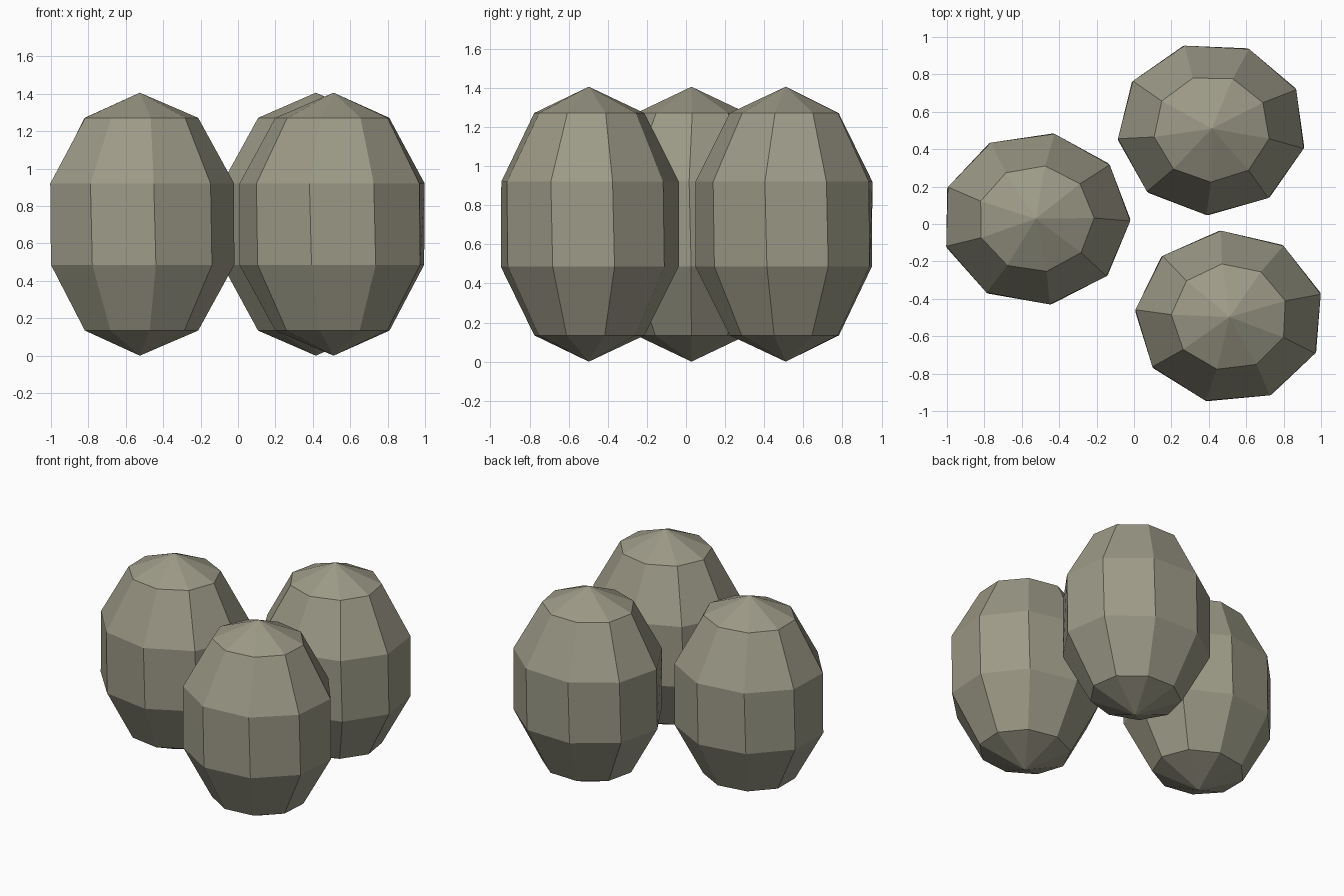
import bpy
import bmesh
from math import sin, cos, pi, radians

cube = bpy.data.objects.get("Cube")
if cube:
    bpy.data.objects.remove(cube, do_unlink=True)

# Single stone colour
stone = bpy.data.materials.new("olive_grey_stone")
colour = (0.335, 0.322, 0.242, 1)
stone.use_nodes = True
stone.diffuse_color = colour
stone.node_tree.nodes["Principled BSDF"].inputs["Base Color"].default_value = colour

SIDES = 9
BANDS = 5
RX, RY, HALF = 0.505, 0.463, 0.703
RX, RY = RX / sin(0.4 * pi), RY / sin(0.4 * pi)
TWIST = (0.5, 0.5, -0.8, 1.5)   # small turn of each ring, bottom to top


def egg(name, x, y, phase):
    """Low-poly ellipsoid with slightly twisted rings, standing on the ground."""
    bm = bmesh.new()
    bottom = bm.verts.new((0, 0, 0))
    rings = []
    for i, twist in enumerate(TWIST, 1):
        lat = pi * i / BANDS
        ring = []
        for k in range(SIDES):
            a = radians(phase + twist) + 2 * pi * k / SIDES
            ring.append(bm.verts.new((RX * sin(lat) * cos(a),
                                      RY * sin(lat) * sin(a),
                                      HALF * (1 - cos(lat)))))
        rings.append(ring)
    top = bm.verts.new((0, 0, 2 * HALF))

    for k in range(SIDES):
        n = (k + 1) % SIDES
        bm.faces.new((bottom, rings[0][n], rings[0][k]))
        for low, high in zip(rings, rings[1:]):
            bm.faces.new((low[k], low[n], high[n], high[k]))
        bm.faces.new((rings[-1][k], rings[-1][n], top))

    bmesh.ops.recalc_face_normals(bm, faces=bm.faces)
    mesh = bpy.data.meshes.new(name)
    bm.to_mesh(mesh)
    bm.free()
    mesh.materials.append(stone)
    obj = bpy.data.objects.new(name, mesh)
    obj.location = (x, y, 0)
    bpy.context.collection.objects.link(obj)


# Three eggs in a triangle
egg("right_egg", -0.525, 0.028, -0.7)
egg("back_left_egg", 0.416, 0.51, -12.5)
egg("front_left_egg", 0.511, -0.497, 16)
